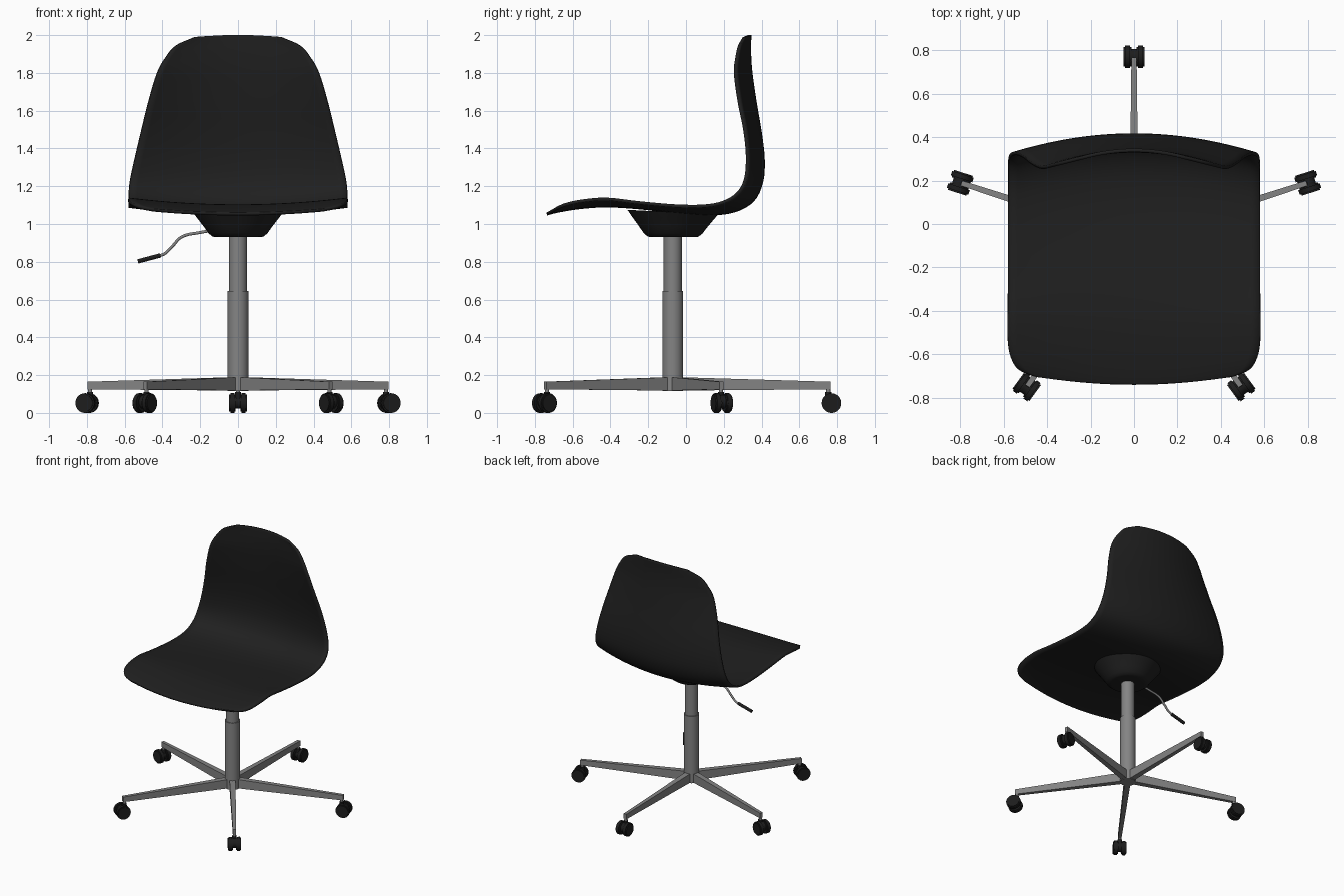
import bpy, bmesh, math
from mathutils import Vector, Matrix

if "Cube" in bpy.data.objects:
    bpy.data.objects.remove(bpy.data.objects["Cube"])

CY = -0.07          # column axis in y


def material(name, v):
    m = bpy.data.materials.new(name)
    m.diffuse_color = (v, v, v, 1)
    m.use_nodes = True
    m.node_tree.nodes["Principled BSDF"].inputs["Base Color"].default_value = m.diffuse_color
    return m


black = material("black plastic", 0.014)
dark = material("dark rubber", 0.012)
grey = material("grey metal", 0.23)


def finish(name, bm, mat, smooth=True):
    bmesh.ops.recalc_face_normals(bm, faces=bm.faces)
    me = bpy.data.meshes.new(name)
    bm.to_mesh(me)
    bm.free()
    ob = bpy.data.objects.new(name, me)
    bpy.context.collection.objects.link(ob)
    me.materials.append(mat)
    if smooth:
        bpy.ops.object.select_all(action='DESELECT')
        ob.select_set(True)
        bpy.context.view_layer.objects.active = ob
        bpy.ops.object.shade_smooth_by_angle(angle=math.radians(35))
    return ob


def lathe(name, profile, mat, n=40, tilt=0.0):
    """Revolve (radius, z) points around the column axis, capped at both ends."""
    bm = bmesh.new()
    rings = []
    for i, (r, z) in enumerate(profile):
        k = tilt * i / (len(profile) - 1)
        ring = []
        for j in range(n):
            a = 2 * math.pi * j / n
            dy = r * math.sin(a)
            ring.append(bm.verts.new((r * math.cos(a), CY + dy, z + k * dy)))
        rings.append(ring)
    for a, b in zip(rings, rings[1:]):
        for j in range(n):
            bm.faces.new((a[j], a[(j + 1) % n], b[(j + 1) % n], b[j]))
    bm.faces.new(rings[0])
    bm.faces.new(rings[-1])
    return finish(name, bm, mat)


def catmull(pts, t):
    i = min(int(t), len(pts) - 2)
    f = t - i
    p1, p2 = pts[i], pts[i + 1]
    p0 = pts[i - 1] if i else tuple(2 * a - b for a, b in zip(p1, p2))
    p3 = pts[i + 2] if i + 2 < len(pts) else tuple(2 * b - a for a, b in zip(p1, p2))
    return [0.5 * (2 * b + (c - a) * f + (2 * a - 5 * b + 4 * c - d) * f * f
                   + (3 * b - a - 3 * c + d) * f ** 3)
            for a, b, c, d in zip(p0, p1, p2, p3)]


# Seat shell: stations of centre (y, z), side edge (y, z), half width
stations = [
    (-.735, 1.045, -.695, 1.066, .45), (-.70, 1.055, -.672, 1.080, .52),
    (-.64, 1.067, -.63, 1.097, .56), (-.55, 1.08, -.55, 1.114, .58),
    (-.42, 1.088, -.42, 1.124, .582), (-.25, 1.078, -.25, 1.105, .58),
    (-.05, 1.055, -.05, 1.088, .58), (.12, 1.045, .10, 1.088, .58),
    (.26, 1.062, .20, 1.108, .58), (.36, 1.12, .277, 1.155, .58),
    (.408, 1.22, .322, 1.235, .572), (.417, 1.34, .332, 1.36, .545),
    (.402, 1.48, .318, 1.50, .512), (.375, 1.64, .288, 1.65, .475),
    (.352, 1.80, .268, 1.80, .43), (.345, 1.90, .276, 1.88, .386),
    (.345, 1.96, .290, 1.945, .33), (.347, 2.0, .315, 1.99, .23)]
bm = bmesh.new()
NU, SUB = 28, 4
rows = []
for s in range((len(stations) - 1) * SUB + 1):
    cy, cz, ey, ez, w = catmull(stations, s / SUB)
    row = []
    for j in range(NU + 1):
        u = 2 * j / NU - 1
        row.append(bm.verts.new((w * u, cy + (ey - cy) * u * u, cz + (ez - cz) * u * u)))
    rows.append(row)
for a, b in zip(rows, rows[1:]):
    for j in range(NU):
        bm.faces.new((a[j], a[j + 1], b[j + 1], b[j]))
shell = finish("seat_shell", bm, black)
if shell.data.polygons[len(shell.data.polygons) // 4].normal.z < 0:
    shell.data.flip_normals()
sol = shell.modifiers.new("thickness", 'SOLIDIFY')
sol.thickness = 0.016
sol.offset = 1

# Mechanism bowl under the seat, gas column
lathe("seat_mount", [(.12, .93), (.135, .934), (.155, .95), (.18, .985),
                     (.215, 1.03), (.24, 1.063)], black, tilt=-0.05)
lathe("column_lower", [(.055, .115), (.055, .645)], grey)
lathe("column_upper", [(.048, .64), (.048, .935)], grey)


# Lever: bent rod with dark grip
def rod(name, pts, r, mat):
    cu = bpy.data.curves.new(name, 'CURVE')
    cu.dimensions = '3D'
    cu.bevel_depth = r
    cu.bevel_resolution = 3
    cu.use_fill_caps = True
    sp = cu.splines.new('BEZIER')
    sp.bezier_points.add(len(pts) - 1)
    for bp, (x, z) in zip(sp.bezier_points, pts):
        bp.co = (x, CY, z)
        bp.handle_left_type = bp.handle_right_type = 'AUTO'
    ob = bpy.data.objects.new(name, cu)
    bpy.context.collection.objects.link(ob)
    cu.materials.append(mat)


rod("lever_rod", [(-.14, .965), (-.20, .955), (-.30, .93), (-.345, .885),
                  (-.39, .842), (-.43, .828)], .008, grey)
rod("lever_grip", [(-.41, .834), (-.53, .802)], .012, dark)


# Five-star base: tapered arm and twin-wheel caster, repeated around the column
def cylinder(bm, r, depth, matrix, n=24):
    bmesh.ops.create_cone(bm, cap_ends=True, segments=n, radius1=r, radius2=r,
                          depth=depth, matrix=matrix)


for i in range(5):
    place = Matrix.Translation((0, CY, 0)) @ Matrix.Rotation(2 * math.pi * i / 5, 4, 'Z')
    # arm, running along local +y
    bm = bmesh.new()
    ends = []
    for y, hw, z0, z1 in ((0, .022, .118, .19), (.835, .012, .125, .165)):
        ends.append([bm.verts.new(p) for p in
                     ((-hw, y, z0), (hw, y, z0), (hw, y, z1), (-hw, y, z1))])
    a, b = ends
    for j in range(4):
        bm.faces.new((a[j], a[(j + 1) % 4], b[(j + 1) % 4], b[j]))
    bm.faces.new(a)
    bm.faces.new(b)
    cylinder(bm, .011, .05, Matrix.Translation((0, .823, .115)), 12)
    bm.transform(place)
    finish(f"base_arm_{i + 1}", bm, grey)
    # caster: two wheels, axle block between them
    bm = bmesh.new()
    turn = Matrix.Rotation(math.pi / 2, 4, 'Y')
    for x in (-.03, .03):
        cylinder(bm, .052, .036, Matrix.Translation((x, .84, .052)) @ turn, 32)
    rims = [e for e in bm.edges if len(e.link_faces) == 2
            and e.calc_face_angle() > 1]
    bmesh.ops.bevel(bm, geom=rims, offset=.007, segments=2, affect='EDGES')
    cylinder(bm, .036, .03, Matrix.Translation((0, .84, .058)) @ turn, 24)
    cylinder(bm, .016, .05, Matrix.Translation((0, .823, .085)), 12)
    bm.transform(place)
    finish(f"caster_{i + 1}", bm, dark)
